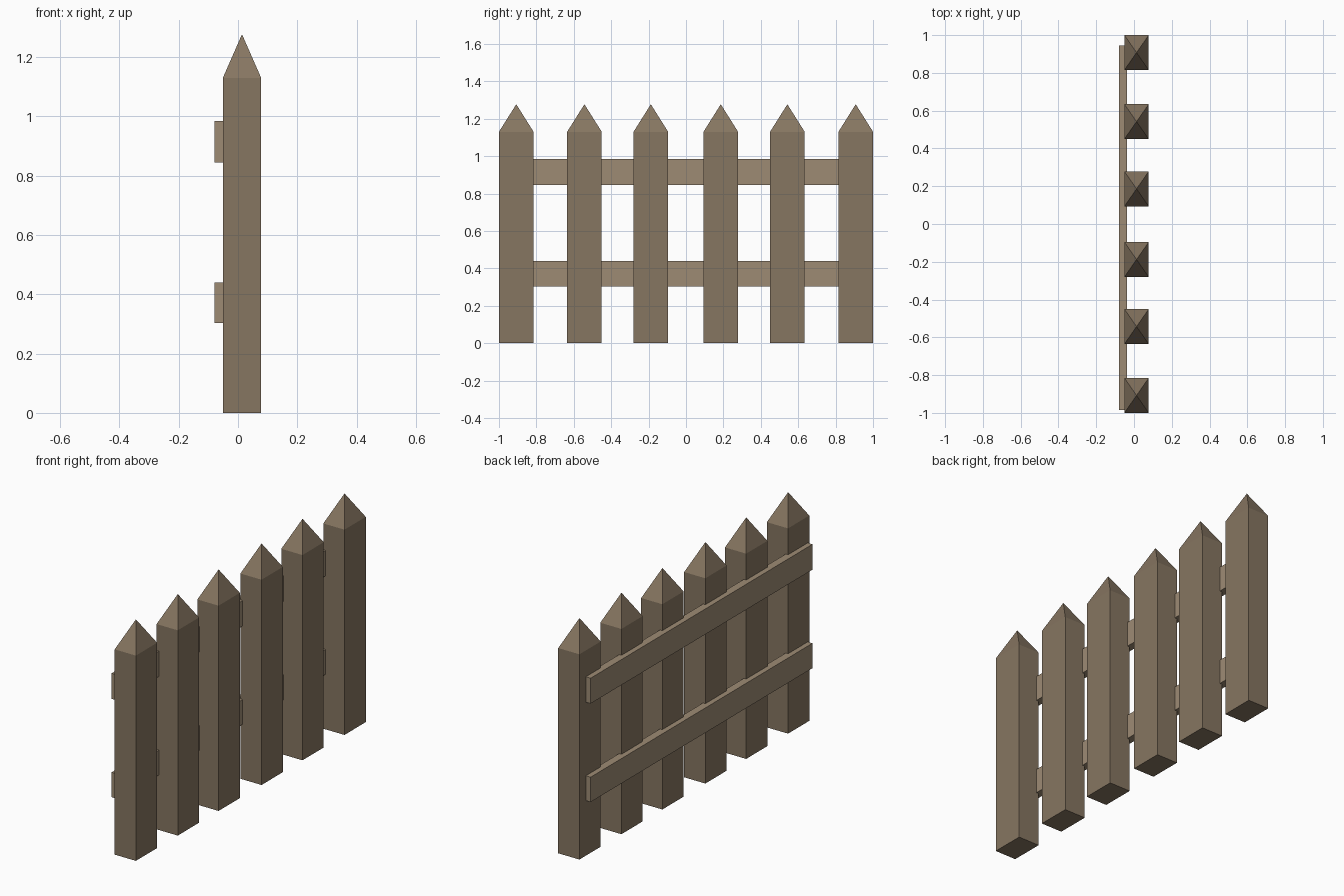
import bpy, bmesh

if "Cube" in bpy.data.objects:
    bpy.data.objects.remove(bpy.data.objects["Cube"])

def material(name, color):
    m = bpy.data.materials.new(name)
    m.diffuse_color = (*color, 1)
    m.use_nodes = True
    m.node_tree.nodes["Principled BSDF"].inputs["Base Color"].default_value = m.diffuse_color
    return m

post_wood = material("post_wood", (0.24, 0.18, 0.12))
rail_wood = material("rail_wood", (0.34, 0.26, 0.175))

def block(name, lo, hi, mat, tip=None):
    """Box between two corners; an optional tip height turns the top into a pyramid."""
    bm = bmesh.new()
    bmesh.ops.create_cube(bm, size=1)
    for v in bm.verts:
        v.co = [h if c > 0 else l for c, l, h in zip(v.co, lo, hi)]
    if tip:
        top = max(bm.faces, key=lambda f: f.calc_center_median().z)
        peak = bmesh.ops.poke(bm, faces=[top])["verts"][0]
        peak.co.z = tip
    bmesh.ops.recalc_face_normals(bm, faces=bm.faces)
    me = bpy.data.meshes.new(name)
    bm.to_mesh(me)
    bm.free()
    me.materials.append(mat)
    ob = bpy.data.objects.new(name, me)
    bpy.context.collection.objects.link(ob)
    return ob

# Pointed pickets
HALF = 0.0925
for i, y in enumerate((-0.9075, -0.543, -0.188, 0.186, 0.542, 0.9075), 1):
    block(f"picket_{i}", (-0.051, y - HALF, 0), (0.078, y + HALF, 1.13), post_wood, tip=1.277)

# Horizontal rails let into the back of the pickets
for name, z0, z1 in (("lower_rail", 0.303, 0.44), ("upper_rail", 0.845, 0.985)):
    block(name, (-0.08, -0.986, z0), (-0.037, 0.944, z1), rail_wood)
